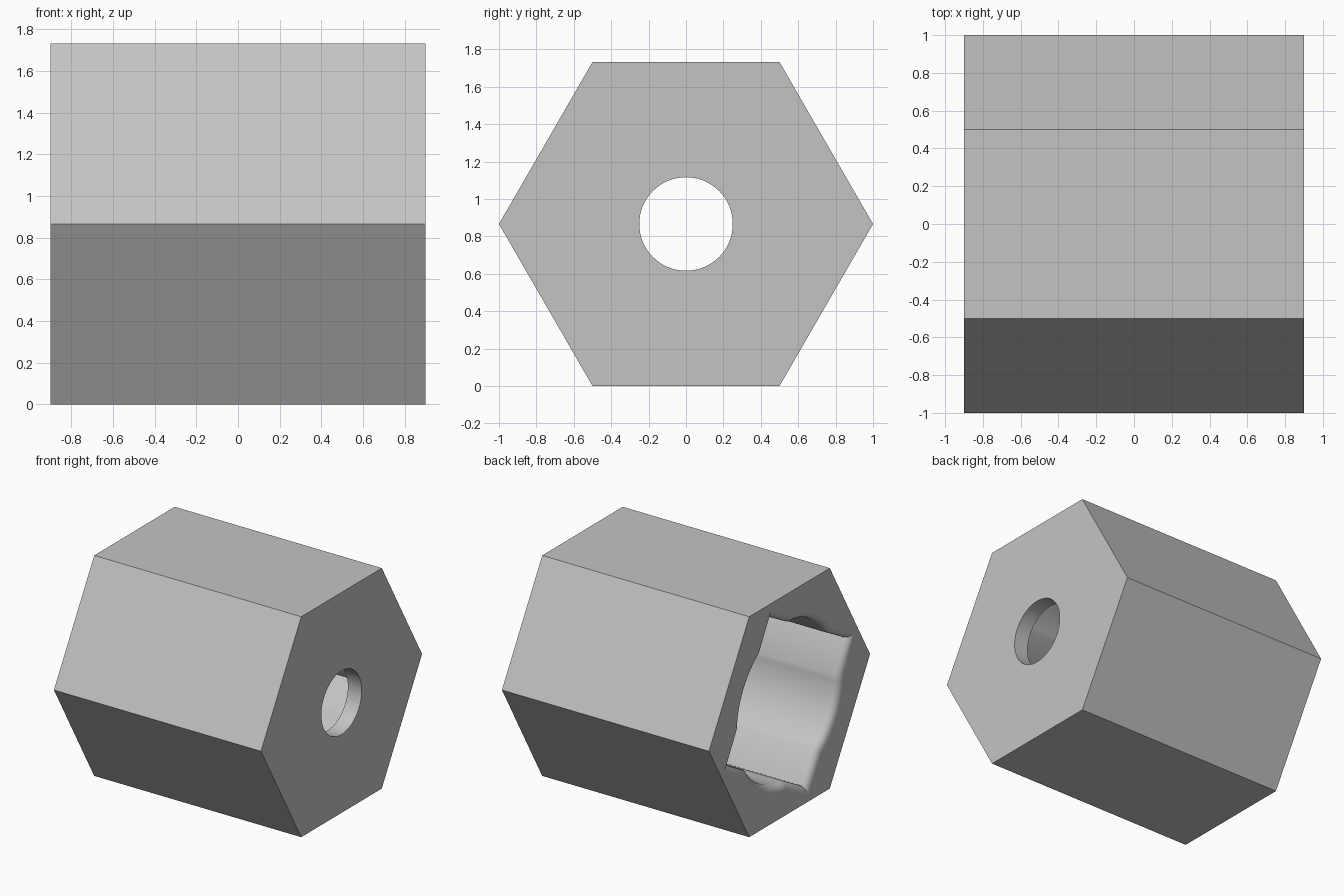
import bpy, bmesh
from math import sin, cos, acos, pi, radians

cube = bpy.data.objects.get("Cube")
if cube:
    bpy.data.objects.remove(cube, do_unlink=True)

HALF_LEN = 0.9
MID_Z = sin(pi / 3)
END_WALL = 0.12      # thickness of the closed end
BORE = 0.25
SQUARE = 0.55        # half width of the square socket
RELIEF = 0.615       # radius of the round relief crossing its sides
FILLET = 0.06
TILT = radians(29)


def circle(radius, count):
    return [(radius * cos(2 * pi * i / count), radius * sin(2 * pi * i / count))
            for i in range(count)]


def socket_outline(grow=0.0):
    """Square joined with a circle, grown outward evenly."""
    half, rad = SQUARE + grow, RELIEF + grow
    swing = acos(half / rad)
    steps = 14
    pts = []
    for side in range(4):
        base = TILT + side * pi / 2
        for i in range(steps + 1):
            a = base + swing * (2 * i / steps - 1)
            pts.append((rad * cos(a), rad * sin(a)))
        corner = half * 2 ** 0.5
        pts.append((corner * cos(base + pi / 4), corner * sin(base + pi / 4)))
    return pts


bm = bmesh.new()


def ring(points, x):
    verts = [bm.verts.new((x, y, z + MID_Z)) for y, z in points]
    for a, b in zip(verts, verts[1:] + verts[:1]):
        bm.edges.new((a, b))
    return verts


def skin(r1, r2):
    n = len(r1)
    for i in range(n):
        j = (i + 1) % n
        bm.faces.new((r1[i], r1[j], r2[j], r2[i]))


def cap(outer, inner):
    """Flat face between two loops."""
    loops = [bm.edges.get((r[i - 1], r[i])) for r in (outer, inner) for i in range(len(r))]
    bmesh.ops.triangle_fill(bm, edges=loops, use_beauty=True)


# Hexagonal outside
hex_open = ring(circle(1, 6), -HALF_LEN)
hex_closed = ring(circle(1, 6), HALF_LEN)
skin(hex_open, hex_closed)

# Socket with a rounded mouth
floor_x = HALF_LEN - END_WALL
socket = []
for i in range(7):
    a = i / 6 * pi / 2
    socket.append(ring(socket_outline(FILLET * (1 - sin(a))),
                       -HALF_LEN + FILLET * (1 - cos(a))))
socket.append(ring(socket_outline(), floor_x))
for a, b in zip(socket, socket[1:]):
    skin(a, b)

# Bore through the closed end
bore_in = ring(circle(BORE, 64), floor_x)
bore_out = ring(circle(BORE, 64), HALF_LEN)
skin(bore_in, bore_out)

# Flat ends and socket floor
cap(hex_open, socket[0])
cap(socket[-1], bore_in)
cap(hex_closed, bore_out)
bmesh.ops.recalc_face_normals(bm, faces=bm.faces)

mesh = bpy.data.meshes.new("hex_socket")
bm.to_mesh(mesh)
bm.free()
body = bpy.data.objects.new("hex_socket", mesh)
bpy.context.collection.objects.link(body)

# Grey metal
grey = bpy.data.materials.new("grey_metal")
grey.use_nodes = True
color = (0.55, 0.55, 0.55, 1)
grey.diffuse_color = color
grey.node_tree.nodes["Principled BSDF"].inputs["Base Color"].default_value = color
mesh.materials.append(grey)

# Smooth curves, flat ends
bpy.ops.object.select_all(action='DESELECT')
body.select_set(True)
bpy.context.view_layer.objects.active = body
bpy.ops.object.shade_smooth_by_angle(angle=radians(25))
for face in mesh.polygons:
    if abs(face.normal.x) > 0.999:
        face.use_smooth = False
